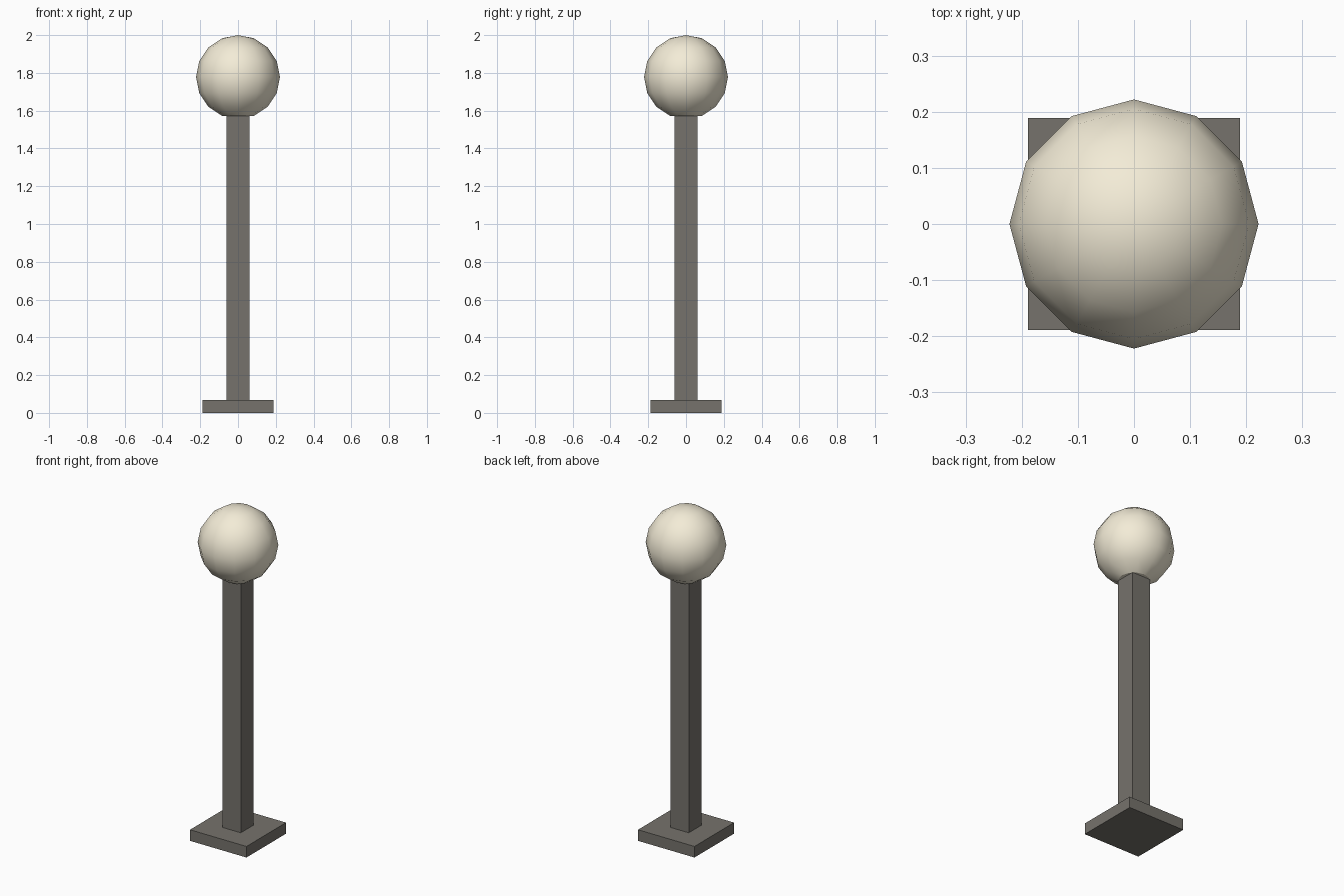
import bpy
import bmesh
import math
from mathutils import Matrix

if "Cube" in bpy.data.objects:
    bpy.data.objects.remove(bpy.data.objects["Cube"])


def material(name, color):
    mat = bpy.data.materials.new(name)
    mat.diffuse_color = (*color, 1.0)
    mat.use_nodes = True
    mat.node_tree.nodes["Principled BSDF"].inputs["Base Color"].default_value = mat.diffuse_color
    return mat


def add_object(name, bm, mat):
    mesh = bpy.data.meshes.new(name)
    bm.to_mesh(mesh)
    bm.free()
    obj = bpy.data.objects.new(name, mesh)
    obj.data.materials.append(mat)
    bpy.context.collection.objects.link(obj)
    return obj


def add_box(name, half, z0, z1, mat):
    bm = bmesh.new()
    size = Matrix.Diagonal((2 * half, 2 * half, z1 - z0, 1))
    bmesh.ops.create_cube(bm, size=1, matrix=Matrix.Translation((0, 0, (z0 + z1) / 2)) @ size)
    return add_object(name, bm, mat)


metal = material("dark_metal", (0.18, 0.17, 0.15))
glass = material("cream_glass", (0.9, 0.84, 0.68))

R = 0.222
CENTER = 2.0 - R
POST_TOP = CENTER - R * math.cos(math.radians(22.5))

# Square foot and post
add_box("base_plate", 0.189, 0.0, 0.067, metal)
add_box("post", 0.062, 0.067, POST_TOP, metal)

# Globe with its lowest ring flattened where it rests on the post
bm = bmesh.new()
bmesh.ops.create_uvsphere(bm, u_segments=12, v_segments=8, radius=R,
                          matrix=Matrix.Translation((0, 0, CENTER)))
pole = min(bm.verts, key=lambda v: v.co.z)
bmesh.ops.dissolve_verts(bm, verts=[pole])
globe = add_object("lamp_globe", bm, glass)

bpy.ops.object.select_all(action='DESELECT')
globe.select_set(True)
bpy.context.view_layer.objects.active = globe
bpy.ops.object.shade_smooth_by_angle(angle=math.radians(32))
